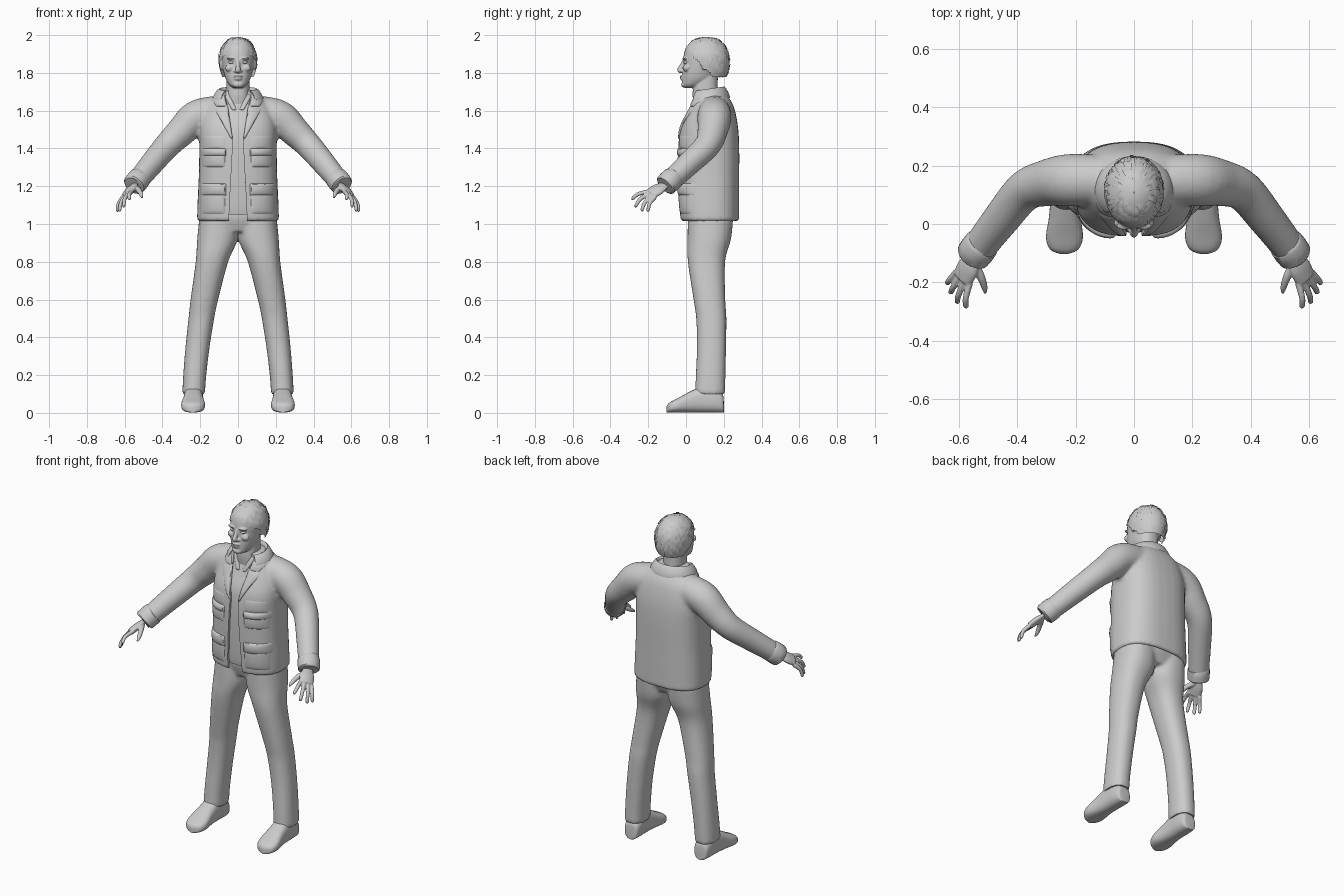
import bpy, bmesh, math, random
from mathutils import Vector
from mathutils.bvhtree import BVHTree

random.seed(4)
if "Cube" in bpy.data.objects:
    bpy.data.objects.remove(bpy.data.objects["Cube"])

grey = bpy.data.materials.new("plain_grey")
grey.use_nodes = True
grey.diffuse_color = (0.6, 0.6, 0.6, 1)
grey.node_tree.nodes["Principled BSDF"].inputs["Base Color"].default_value = (0.6, 0.6, 0.6, 1)


# --- helpers ---
def make(name, verts, faces):
    mesh = bpy.data.meshes.new(name)
    mesh.from_pydata([tuple(v) for v in verts], [], faces)
    bm = bmesh.new()
    bm.from_mesh(mesh)
    bmesh.ops.recalc_face_normals(bm, faces=bm.faces)
    bm.to_mesh(mesh)
    bm.free()
    mesh.materials.append(grey)
    ob = bpy.data.objects.new(name, mesh)
    bpy.context.collection.objects.link(ob)
    return ob


def dense(rows, k=5):
    """Catmull-Rom interpolation of parameter rows."""
    out, last = [], len(rows) - 1
    for i in range(last):
        quad = [rows[max(0, min(last, j))] for j in range(i - 1, i + 3)]
        for s in range(k):
            t = s / k
            out.append([0.5 * (2 * b + (c - a) * t + (2 * a - 5 * b + 4 * c - d) * t * t
                               + (3 * b - a - 3 * c + d) * t ** 3) for a, b, c, d in zip(*quad)])
    return out + [list(rows[-1])]


def section(c, u, v, p=2, n=32):
    def f(w):
        return math.copysign(abs(w) ** (2 / p), w)
    return [c + u * f(math.cos(a)) + v * f(math.sin(a))
            for a in (2 * math.pi * i / n for i in range(n))]


def loft(name, rings):
    n, m = len(rings[0]), len(rings)
    faces = [(r * n + i, r * n + (i + 1) % n, (r + 1) * n + (i + 1) % n, (r + 1) * n + i)
             for r in range(m - 1) for i in range(n)]
    faces += [tuple(range(n)), tuple(range((m - 1) * n, m * n))]
    return make(name, [p for r in rings for p in r], faces)


def stack(name, rows, p=2.3, x=0, k=5):
    """Rows of height, half width, front y, back y (and optional centre x)."""
    return loft(name, [section(Vector((r[4] if len(r) > 4 else x, (r[2] + r[3]) / 2, r[0])),
                               Vector((r[1], 0, 0)), Vector((0, (r[3] - r[2]) / 2, 0)), p)
                       for r in dense(rows, k)])


def tube(name, rows, side=(0, 0, 1), flat=1, sx=1, k=5):
    """Rows of x, y, z, radius along a path; flat scales the thin axis."""
    rows = dense(rows, k)
    pts = [Vector((r[0] * sx, r[1], r[2])) for r in rows]
    side = Vector((side[0] * sx, side[1], side[2]))
    rings = []
    for i, r in enumerate(rows):
        t = (pts[min(i + 1, len(pts) - 1)] - pts[max(i - 1, 0)]).normalized()
        u = (side - t * side.dot(t)).normalized()
        rings.append(section(pts[i], u * r[3], t.cross(u) * r[3] * flat, n=24))
    return loft(name, rings)


def ball(name, c, r):
    return loft(name, [section(Vector(c) + Vector((0, 0, r[2] * math.cos(a))),
                               Vector((r[0] * math.sin(a), 0, 0)), Vector((0, r[1] * math.sin(a), 0)), n=16)
                       for a in (0.05 + 3.04 * i / 10 for i in range(11))])


def bake(ob, drop=()):
    dg = bpy.context.evaluated_depsgraph_get()
    ob.data = bpy.data.meshes.new_from_object(ob.evaluated_get(dg))
    ob.modifiers.clear()
    for d in drop:
        bpy.data.objects.remove(d)
    return ob


def fuse(name, parts, voxel, smooth):
    bm = bmesh.new()
    for p in parts:
        bm.from_mesh(p.data)
        bpy.data.objects.remove(p)
    ob = make(name, [], [])
    bm.to_mesh(ob.data)
    bm.free()
    m = ob.modifiers.new("blend", 'REMESH')
    m.mode, m.voxel_size = 'VOXEL', voxel
    m = ob.modifiers.new("relax", 'SMOOTH')
    m.factor, m.iterations = 0.5, smooth
    return bake(ob)


def tree(ob):
    return BVHTree.FromPolygons([v.co for v in ob.data.vertices], [p.vertices for p in ob.data.polygons])


def patch(name, surface, corners, lift, n=14):
    """Raised panel laid on the front of a surface, mirrored left and right."""
    a, b, c, d = [Vector(q) for q in corners]
    for side, sx in (("left", 1), ("right", -1)):
        verts = []
        for i in range(n + 1):
            for j in range(n + 1):
                u, v = i / n, j / n
                q = a.lerp(b, u).lerp(d.lerp(c, u), v)
                hit = surface.ray_cast(Vector((q.x * sx, -1, q.y)), Vector((0, 1, 0)))[0]
                bump = max(0, math.sin(math.pi * u) * math.sin(math.pi * v)) ** 0.3
                verts.append((q.x * sx, (hit.y if hit else 0.05) + 0.003 - lift * bump, q.y))
        make(side + "_" + name, verts, [(i * (n + 1) + j, i * (n + 1) + j + 1, (i + 1) * (n + 1) + j + 1,
                                         (i + 1) * (n + 1) + j) for i in range(n) for j in range(n)])


# --- jacket: body and sleeves blended together ---
body = [(1.015, .217, -.03, .282), (1.1, .215, -.036, .282), (1.25, .208, -.042, .282),
        (1.4, .205, -.042, .282), (1.5, .205, -.03, .277), (1.58, .188, .003, .264),
        (1.64, .155, .028, .245), (1.69, .105, .043, .21), (1.71, .075, .05, .18)]
inset = [(z, w - .014, f + .014, b - .014) for z, w, f, b in body]
arm = [(.11, .15, 1.595, .085), (.22, .15, 1.565, .09), (.3, .14, 1.49, .08), (.375, .112, 1.415, .07),
       (.46, .01, 1.315, .063), (.545, -.1, 1.212, .056)]
jacket = fuse("jacket", [stack("body", body, 2.6)] + [tube("sleeve", arm, sx=s) for s in (1, -1)], .011, 5)
jacket_surface = tree(jacket)

# front opening and hollow hem
opening = stack("opening_cutter", [(.9, .052, -.3, .05), (1.1, .045, -.3, .05), (1.45, .026, -.3, .05),
                                   (1.6, .055, -.3, .06), (1.8, .095, -.3, .06)], 20, k=1)
hollow = stack("hem_cutter", [(.95,) + inset[0][1:], (1.06,) + inset[0][1:]], 2.6, k=1)
for cutter in (opening, hollow):
    cutter.hide_render = True
    m = jacket.modifiers.new("cut", 'BOOLEAN')
    m.operation, m.object, m.solver = 'DIFFERENCE', cutter, 'EXACT'
bake(jacket, (opening, hollow))

# --- shirt ---
shirt = stack("shirt", [(1.05,) + inset[0][1:]] + inset[1:], 2.6)
shirt_surface = tree(shirt)
patch("shirt_collar", shirt_surface, [(.004, 1.6), (.03, 1.6), (.08, 1.69), (.05, 1.7)], .012)

# --- pockets, flaps and lapels ---
def box(x0, x1, z0, z1):
    return [(x0, z0), (x1, z0), (x1, z1), (x0, z1)]


patch("chest_yoke", jacket_surface, box(.06, .195, 1.4, 1.47), .007)
patch("chest_pocket", jacket_surface, box(.065, .195, 1.3, 1.385), .014)
patch("chest_flap", jacket_surface, box(.06, .2, 1.36, 1.4), .02)
patch("hip_pocket", jacket_surface, box(.065, .2, 1.05, 1.18), .014)
patch("hip_flap", jacket_surface, box(.06, .205, 1.15, 1.215), .02)
patch("lapel", jacket_surface, [(.026, 1.44), (.036, 1.45), (.13, 1.615), (.056, 1.64)], .013)
patch("lapel_top", jacket_surface, [(.055, 1.62), (.115, 1.62), (.145, 1.67), (.07, 1.69)], .014)

# --- folded jacket collar around the neck ---
steps, verts = 40, []
for i in range(steps + 1):
    a = math.radians(42 + 276 * i / steps)
    back = (1 - math.cos(a)) / 2
    for r, z in ((.078, 1.67), (.09, 1.705 + .025 * back), (.108, 1.705 + .025 * back), (.142, 1.655 + .012 * back)):
        verts.append((r * math.sin(a), .118 - r * .85 * math.cos(a), z))
collar = make("jacket_collar", verts, [(4 * i + j, 4 * i + j + 1, 4 * i + j + 5, 4 * i + j + 4)
                                       for i in range(steps) for j in range(3)])
collar.modifiers.new("cloth", 'SOLIDIFY').thickness = .01
collar.modifiers.new("round", 'SUBSURF').levels = 1
bake(collar)

# --- trousers ---
leg = [(1.03, .1, .01, .25, .105), (.92, .107, .008, .238, .109), (.8, .086, .01, .207, .138),
       (.6, .073, .04, .208, .178), (.5, .068, .054, .214, .194), (.35, .064, .058, .212, .214),
       (.2, .061, .052, .209, .229), (.1, .06, .048, .207, .235)]
legs = [stack("leg", [r[:4] + (r[4] * s,) for r in leg]) for s in (1, -1)]
hips = stack("hips", [(1.1, .19, .01, .25), (1.03, .2, .008, .25), (.96, .15, .03, .22)])
fuse("trousers", legs + [hips], .01, 4)

# --- shoes, cuffs and hands ---
shoe = [(.2, .025, .06), (.192, .042, .1), (.15, .05, .13), (.08, .051, .135), (.02, .055, .11),
        (-.04, .063, .078), (-.075, .056, .06), (-.093, .04, .048), (-.102, .015, .035)]
fingers = [((.562, -.2, 1.172), (.576, -.287, 1.132)), ((.58, -.195, 1.162), (.606, -.27, 1.092)),
           ((.595, -.182, 1.15), (.628, -.236, 1.07)), ((.608, -.165, 1.142), (.64, -.203, 1.068))]
for side, s in (("left", 1), ("right", -1)):
    loft(side + "_shoe", [section(Vector((s * (.235 + .02 * (.1 - y)), y, h / 2 + .002)), Vector((w, 0, 0)),
                                  Vector((0, 0, h / 2)), 2.6) for y, w, h in dense(shoe)])
    tube(side + "_cuff", [(.518, -.066, 1.246, .054), (.522, -.07, 1.242, .061), (.55, -.107, 1.207, .06),
                          (.552, -.11, 1.204, .045)], sx=s, k=2)
    parts = [tube("palm", [(.525, -.075, 1.235, .026), (.548, -.112, 1.207, .028), (.568, -.15, 1.183, .042),
                           (.588, -.188, 1.158, .04)], (.045, .05, -.025), .45, s)]
    for base, tip in fingers:
        a, b = Vector(base), Vector(tip)
        mid = a.lerp(b, .55) + Vector((.006, -.006, .008))
        parts.append(tube("finger", [(*a, .012), (*mid, .0105), (*a.lerp(b, .95), .009), (*b, .004)], (1, .2, 0), 1, s))
    parts.append(tube("thumb", [(.55, -.13, 1.195, .016), (.525, -.178, 1.178, .014), (.512, -.215, 1.155, .011),
                                (.509, -.237, 1.14, .005)], (1, .2, 0), 1, s))
    fuse(side + "_hand", parts, .0045, 2)

# --- head: skull, neck and features blended together ---
skull = [(1.72, .022, -.008, .05), (1.735, .045, -.02, .09), (1.765, .064, -.02, .14), (1.8, .075, -.018, .165),
         (1.84, .083, -.013, .195), (1.88, .086, -.014, .208), (1.93, .082, -.002, .208), (1.965, .06, .03, .18),
         (1.98, .025, .07, .14)]
parts = [stack("skull", skull, 2.2),
         stack("neck", [(1.6, .075, .045, .19), (1.68, .062, .035, .172), (1.74, .06, .04, .168), (1.8, .06, .05, .17)]),
         tube("nose", [(0, -.008, 1.872, .008), (0, -.02, 1.845, .01), (0, -.033, 1.815, .014), (0, -.022, 1.803, .008)], (1, 0, 0)),
         ball("upper_lip", (0, -.02, 1.781), (.025, .014, .006)), ball("lower_lip", (0, -.018, 1.768), (.022, .014, .007)),
         ball("chin", (0, -.01, 1.738), (.028, .016, .016))]
for s in (1, -1):
    parts += [ball("brow", (.034 * s, -.006, 1.876), (.028, .014, .007)), ball("nostril", (.014 * s, -.018, 1.81), (.01, .012, .008)),
              ball("cheek", (.045 * s, .004, 1.825), (.024, .02, .02)), ball("ear", (.087 * s, .1, 1.85), (.012, .022, .035))]
    ball("left_eye" if s > 0 else "right_eye", (.034 * s, .002, 1.856), (.016, .015, .009))
fuse("head", parts, .0045, 3)


# --- hair: cap plus overlapping short locks ---
def scalp(th, ph, s=1):
    c = math.cos(ph)
    return Vector((.1 * s * math.sin(ph) * math.sin(th), .108 - .122 * s * math.sin(ph) * math.cos(th),
                   1.868 + c * s * (.122 if c > 0 else .17)))


def covered(p):
    return p.z > 1.893 - .118 * max(0, min(1, (p.y - .02) / .12))


nt, np = 64, 48
grid = [scalp(2 * math.pi * i / nt, .02 + 2.4 * j / np) for i in range(nt) for j in range(np + 1)]
quads = [(i * (np + 1) + j, i * (np + 1) + j + 1, (i + 1) % nt * (np + 1) + j + 1, (i + 1) % nt * (np + 1) + j)
         for i in range(nt) for j in range(np)]
cap = make("hair_cap", grid, [q for q in quads if all(covered(grid[k]) for k in q)])

verts, faces = [], []
for _ in range(420):
    th, p0, lift = random.uniform(0, 6.283), math.acos(random.uniform(-.6, .98)), random.uniform(1.01, 1.065)
    half = .006 / (.11 * max(.25, math.sin(p0)))
    lock = [scalp(th + e * half, p0 + .09 * k, 1 + (lift - 1) * (1 - abs(k - 2) / 4))
            for k in range(5) for e in (-1, 1)]
    if all(covered(p) for p in lock):
        b = len(verts)
        verts += lock
        faces += [(b + 2 * k, b + 2 * k + 1, b + 2 * k + 3, b + 2 * k + 2) for k in range(4)]
make("hair_locks", verts, faces)

# --- smooth shading with sharp edges kept ---
bpy.ops.object.select_all(action='DESELECT')
for ob in bpy.context.collection.objects:
    if ob.type == 'MESH':
        ob.select_set(True)
        bpy.context.view_layer.objects.active = ob
bpy.ops.object.shade_smooth_by_angle(angle=math.radians(40))
